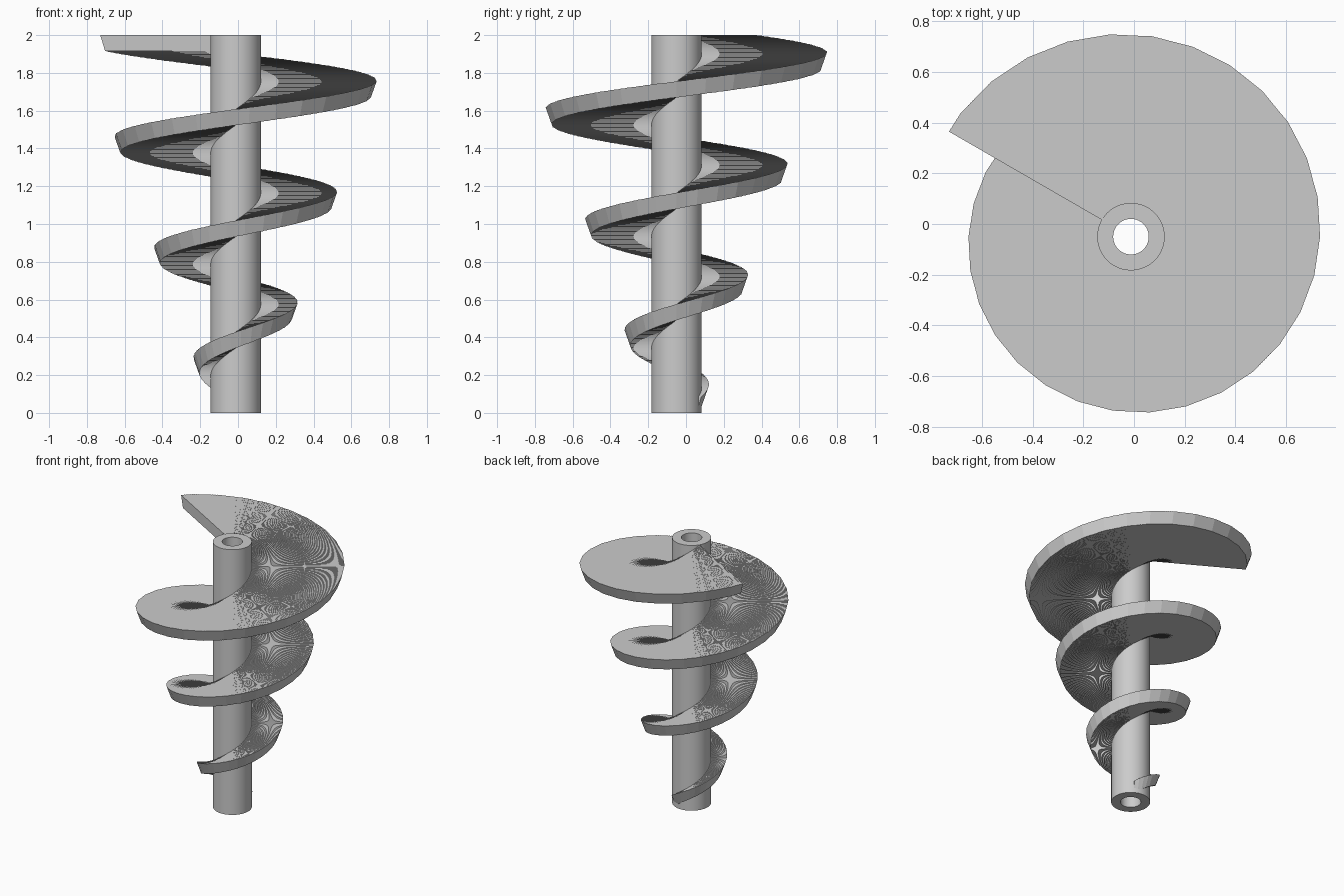
import bpy, bmesh, math

cube = bpy.data.objects.get("Cube")
if cube:
    bpy.data.objects.remove(cube, do_unlink=True)

AXIS = (-0.012, -0.05)
HEIGHT = 2.0
SHAFT_R, BORE_R = 0.133, 0.07
THICK = 0.085                  # flight thickness
START, END = 60, 1230          # flight sweep in degrees
FACET = 12                     # angle of one flat on the conical rim

grey = bpy.data.materials.new("steel_grey")
grey.use_nodes = True
colour = (0.6, 0.6, 0.6, 1)
grey.diffuse_color = colour
grey.node_tree.nodes["Principled BSDF"].inputs["Base Color"].default_value = colour


def finish(bm, name):
    bmesh.ops.recalc_face_normals(bm, faces=bm.faces)
    mesh = bpy.data.meshes.new(name)
    bm.to_mesh(mesh)
    bm.free()
    mesh.materials.append(grey)
    obj = bpy.data.objects.new(name, mesh)
    bpy.context.collection.objects.link(obj)
    obj.location = (*AXIS, 0)
    return obj


def polar(bm, r, degrees, z):
    a = math.radians(degrees)
    return bm.verts.new((r * math.cos(a), r * math.sin(a), z))


def rim_radius(degrees, z):
    """Radius of the faceted cone that bounds the flight."""
    half = FACET / 2
    off = math.radians(degrees % FACET - half)
    return (0.121 + 0.356 * z) * math.cos(math.radians(half)) / math.cos(off)


# Hollow shaft: a rectangular wall profile swept round the axis
bm = bmesh.new()
SIDES = 96
profile = [(SHAFT_R, 0), (SHAFT_R, HEIGHT), (BORE_R, HEIGHT), (BORE_R, 0)]
rings = [[polar(bm, r, 360 * i / SIDES, z) for r, z in profile] for i in range(SIDES)]
for i, ring in enumerate(rings):
    after = rings[(i + 1) % SIDES]
    for k in range(4):
        n = (k + 1) % 4
        bm.faces.new((ring[k], after[k], after[n], ring[n]))
shaft = finish(bm, "hollow_shaft")
bpy.context.view_layer.objects.active = shaft
shaft.select_set(True)
bpy.ops.object.shade_smooth_by_angle(angle=math.radians(30))
shaft.select_set(False)

# Screw flight: fine level steps climbing round the shaft inside a cone
bm = bmesh.new()
INNER = (SHAFT_R + BORE_R) / 2
steps = END - START
previous = None
for i in range(steps):
    top = THICK + (HEIGHT - THICK) * i / (steps - 1)
    sections = []
    for angle in (START + i, START + i + 1):
        sections.append([polar(bm, r, angle, z) for r, z in (
            (INNER, top), (rim_radius(angle, top), top),
            (rim_radius(angle, top - THICK), top - THICK), (INNER, top - THICK))])
    a, b = sections
    for k in range(4):                       # tread, rim, underside, root
        n = (k + 1) % 4
        bm.faces.new((a[k], b[k], b[n], a[n]))
    if previous:                             # risers above and below
        bm.faces.new((previous[0], previous[1], a[1], a[0]))
        bm.faces.new((previous[3], previous[2], a[2], a[3]))
    else:
        bm.faces.new(a)
    previous = b
bm.faces.new(previous)
finish(bm, "screw_flight")
